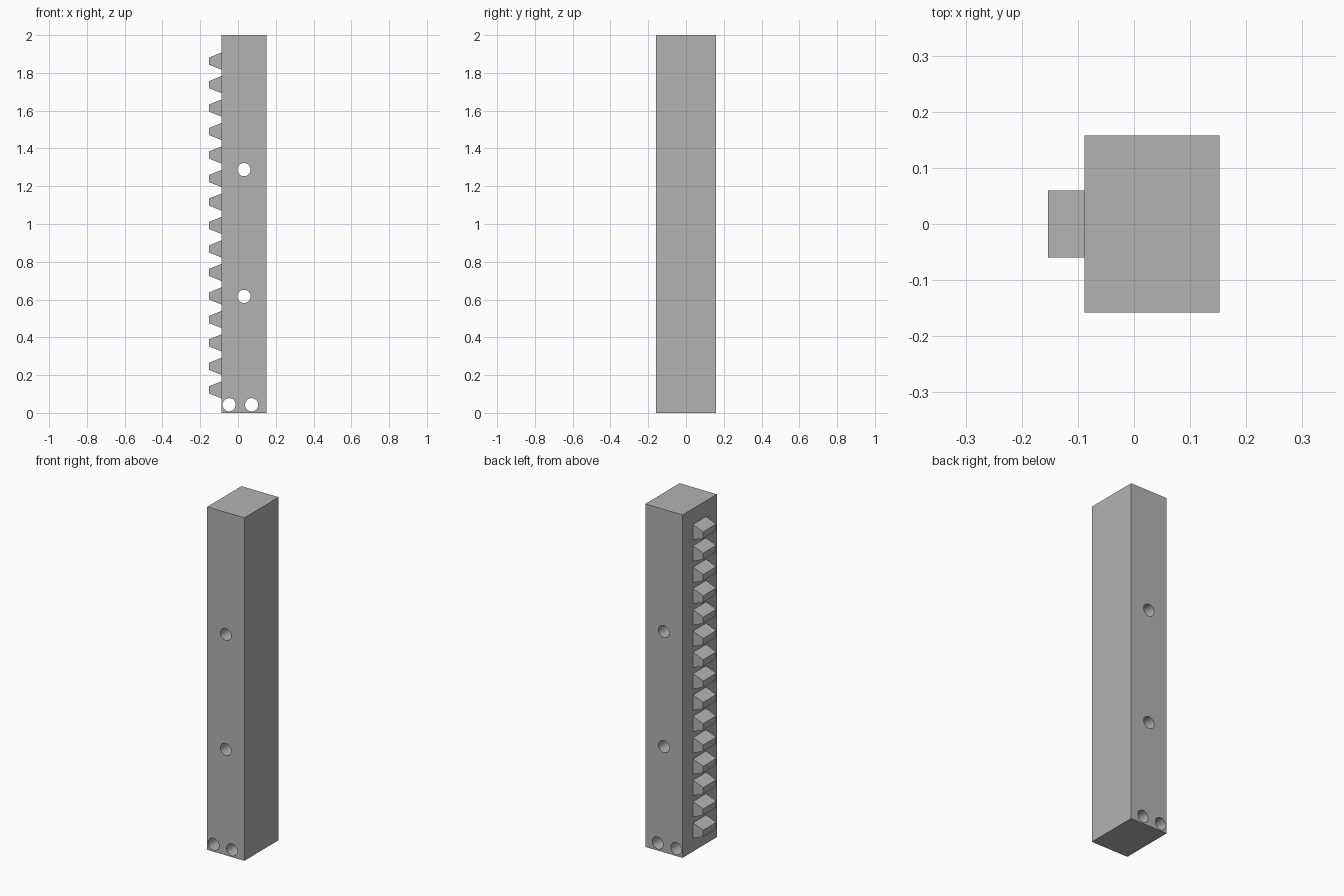
import bpy
import bmesh
import math

cube = bpy.data.objects.get("Cube")
if cube:
    bpy.data.objects.remove(cube, do_unlink=True)

grey = bpy.data.materials.new("plain_grey")
grey.use_nodes = True
GREY = (0.45, 0.45, 0.45, 1)
grey.diffuse_color = GREY
grey.node_tree.nodes["Principled BSDF"].inputs["Base Color"].default_value = GREY

HALF_DEPTH = 0.158
BODY_LEFT, BODY_RIGHT = 0.152, -0.088


def prism(name, profile, half_depth):
    """Extrude an x-z outline along y."""
    bm = bmesh.new()
    face = bm.faces.new([bm.verts.new((x, -half_depth, z)) for x, z in profile])
    new = bmesh.ops.extrude_face_region(bm, geom=[face])["geom"]
    verts = [v for v in new if isinstance(v, bmesh.types.BMVert)]
    bmesh.ops.translate(bm, verts=verts, vec=(0, 2 * half_depth, 0))
    bmesh.ops.recalc_face_normals(bm, faces=bm.faces)
    mesh = bpy.data.meshes.new(name)
    bm.to_mesh(mesh)
    bm.free()
    mesh.materials.append(grey)
    obj = bpy.data.objects.new(name, mesh)
    bpy.context.collection.objects.link(obj)
    return obj


# Square bar
bar = prism("rack_bar", [(BODY_RIGHT, 0), (BODY_LEFT, 0),
                         (BODY_LEFT, 2), (BODY_RIGHT, 2)], HALF_DEPTH)

# Bolt holes drilled from front to back
for x, z in [(0.032, 1.288), (0.032, 0.617), (-0.047, 0.043), (0.072, 0.043)]:
    bpy.ops.mesh.primitive_cylinder_add(vertices=32, radius=0.035, depth=1,
                                        location=(x, 0, z),
                                        rotation=(math.pi / 2, 0, 0))
    drill = bpy.context.object
    drill.name = "hole_cutter"
    drill.hide_render = True
    drill.data.materials.append(grey)
    cut = bar.modifiers.new("bolt_hole", 'BOOLEAN')
    cut.operation = 'DIFFERENCE'
    cut.solver = 'EXACT'
    cut.object = drill
    bpy.ops.object.select_all(action='DESELECT')
    bpy.context.view_layer.objects.active = bar
    bar.select_set(True)
    bpy.ops.object.modifier_apply(modifier=cut.name)
    bpy.data.objects.remove(drill, do_unlink=True)
bpy.ops.object.shade_smooth_by_angle(angle=math.radians(30))

# Tapered rack teeth along the right side
ROOT, TIP, PITCH = 0.045, 0.019, 0.1243
for i in range(15):
    z = 0.122 + i * PITCH
    prism(f"rack_tooth_{i + 1}", [(BODY_RIGHT, z - ROOT), (BODY_RIGHT, z + ROOT),
                                  (-0.153, z + TIP), (-0.153, z - TIP)], 0.06)
